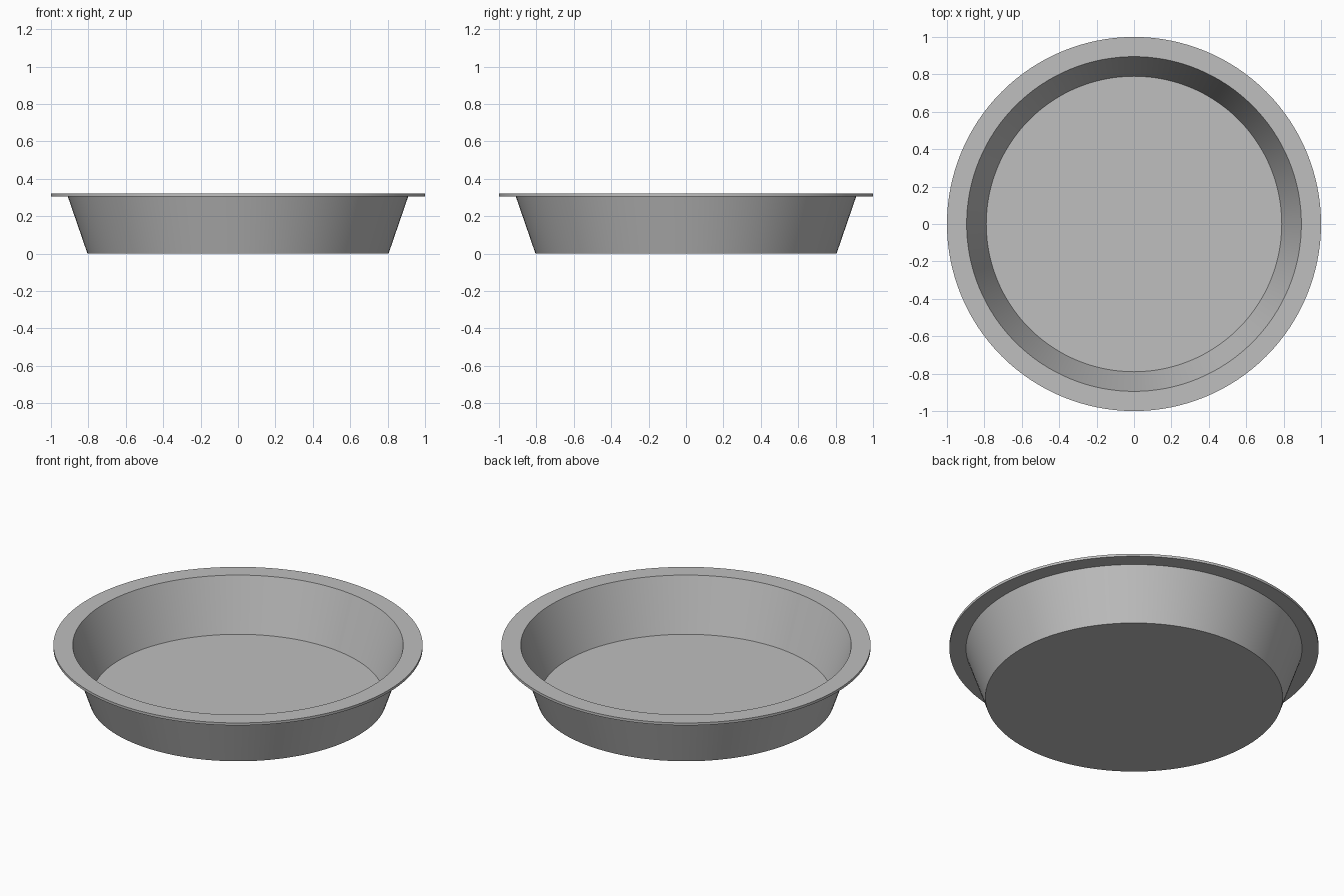
import bpy
import bmesh
import math

default_cube = bpy.data.objects.get("Cube")
if default_cube:
    bpy.data.objects.remove(default_cube, do_unlink=True)

SEGMENTS = 128

# Brushed metal colour
metal = bpy.data.materials.new("grey_metal")
metal.use_nodes = True
colour = (0.52, 0.52, 0.52, 1.0)
metal.diffuse_color = colour
metal.node_tree.nodes["Principled BSDF"].inputs["Base Color"].default_value = colour


def lathe(name, profile, material):
    """Revolve a (radius, z) profile about z; zero radius closes at the axis."""
    bm = bmesh.new()
    points = [bm.verts.new((r, 0, z)) for r, z in profile]
    edges = [bm.edges.new(pair) for pair in zip(points, points[1:])]
    bmesh.ops.spin(bm, geom=points + edges, cent=(0, 0, 0), axis=(0, 0, 1),
                   angle=math.tau, steps=SEGMENTS, use_merge=True)
    bmesh.ops.remove_doubles(bm, verts=bm.verts, dist=0.0001)
    bmesh.ops.recalc_face_normals(bm, faces=bm.faces)
    mesh = bpy.data.meshes.new(name)
    bm.to_mesh(mesh)
    bm.free()
    mesh.materials.append(material)
    obj = bpy.data.objects.new(name, mesh)
    bpy.context.collection.objects.link(obj)
    bpy.ops.object.select_all(action="DESELECT")
    obj.select_set(True)
    bpy.context.view_layer.objects.active = obj
    bpy.ops.object.shade_smooth_by_angle(angle=math.radians(30))
    return obj


# Round dish: underside, sloping outer wall, flat rim, inner wall, floor
lathe("round_dish", [
    (0, 0), (0.805, 0),
    (0.91, 0.305), (1, 0.305),
    (1, 0.32), (0.895, 0.32),
    (0.79, 0.015), (0, 0.015),
], metal)
